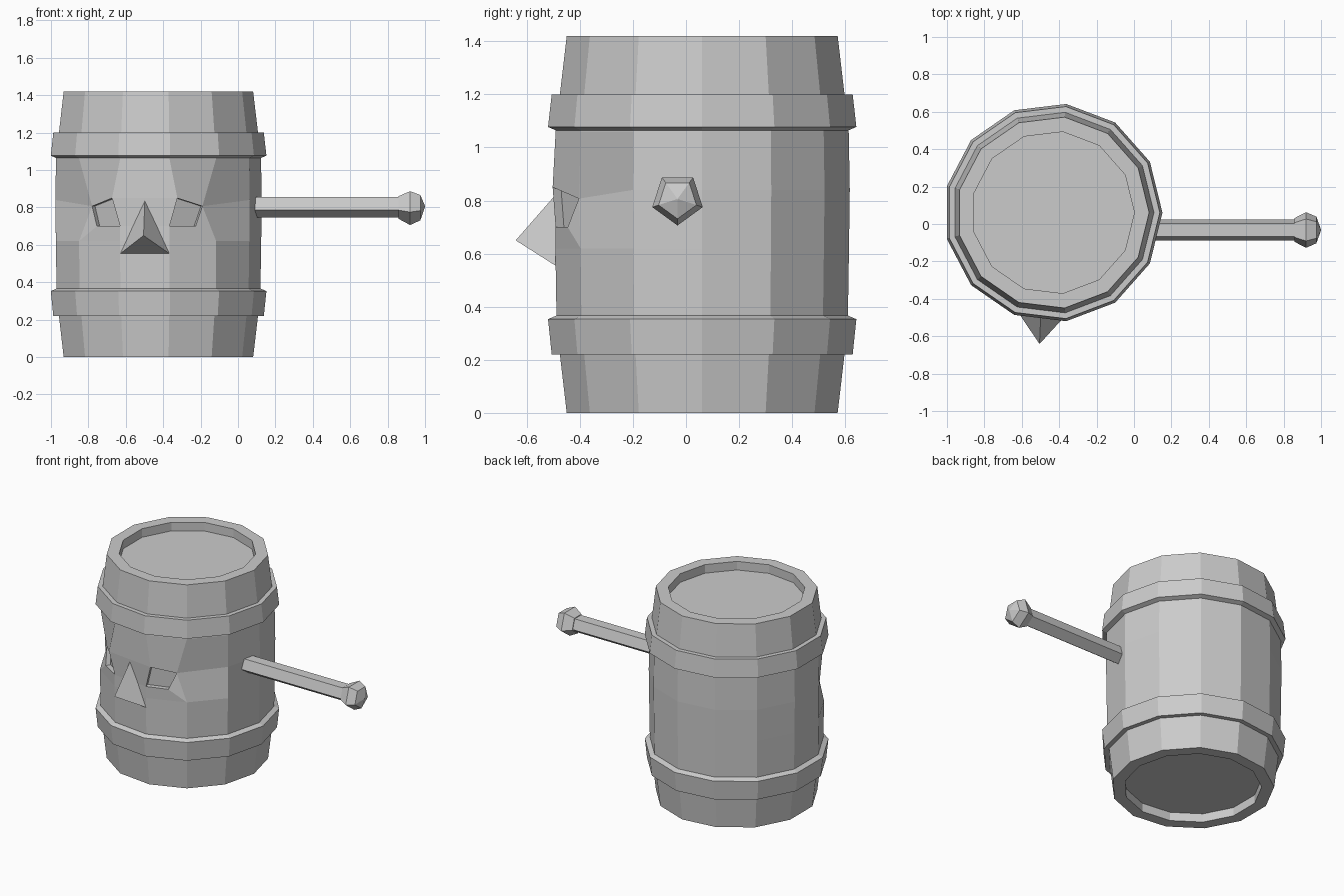
import bpy
from math import sin, cos, pi, radians
from mathutils import Vector

if "Cube" in bpy.data.objects:
    bpy.data.objects.remove(bpy.data.objects["Cube"])

SIDES = 13
STEP = 2 * pi / SIDES
CENTRE = (-0.433, 0.061, 0)
TURN = -radians(6.92)          # the face sits on one flat stave


def make(name, verts, faces, on_barrel=True):
    mesh = bpy.data.meshes.new(name)
    mesh.from_pydata([tuple(v) for v in verts], [], faces)
    mesh.update()
    ob = bpy.data.objects.new(name, mesh)
    bpy.context.collection.objects.link(ob)
    if on_barrel:
        ob.location = CENTRE
        ob.rotation_euler.z = TURN
    return ob


def ring(r, z):
    # columns 0 and 12 are the edges of the front stave
    return [Vector((r * cos(-pi / 2 + (i + .5) * STEP),
                    r * sin(-pi / 2 + (i + .5) * STEP), z)) for i in range(SIDES)]


def bands(rows, n, closed=False):
    out = []
    for j in range(rows if closed else rows - 1):
        k = (j + 1) % rows
        for i in range(n):
            a = (i + 1) % n
            out.append((j * n + i, j * n + a, k * n + a, k * n + i))
    return out


# Barrel body with recessed ends
profile = [(.435, .06), (.435, 0), (.514, 0), (.54, .22), (.553, .37), (.557, .62),
           (.56, .84), (.556, 1.06), (.54, 1.2), (.514, 1.42), (.435, 1.42), (.435, 1.36)]
LOW, MID = 5, 6
verts = [v for r, z in profile for v in ring(r, z)]
faces = bands(len(profile), SIDES)
top = (len(profile) - 1) * SIDES
faces += [tuple(reversed(range(SIDES))), tuple(range(top, top + SIDES))]

# Face: brows pushed out, eye corners pulled in, pockets sunk
front_quad = (LOW * SIDES + 12, LOW * SIDES, MID * SIDES, MID * SIDES + 12)
faces.remove(front_quad)
brows, inner = [], []
for s, near, far, cell in ((1, 0, 1, 0), (-1, 12, 11, 11)):
    q, p = LOW * SIDES + near, LOW * SIDES + far
    a, b = MID * SIDES + near, MID * SIDES + far
    lo, hi = LOW * SIDES + cell, MID * SIDES + cell
    faces.remove((lo, lo + 1, hi + 1, hi))
    verts[a] = Vector((s * .176, -.546, .85))
    verts[b] = Vector((s * .297, -.432, .807))
    c = len(verts)
    d = c + 1
    verts += [Vector((s * .266, -.478, .70)), Vector((s * .133, -.54, .70))]
    eye = (d, c, b, a)
    f0 = len(verts)
    verts += [verts[i] + Vector((-s * .012, .03, 0)) for i in eye]
    new = [(q, p, c, d), (p, b, c), (f0, f0 + 1, f0 + 2, f0 + 3)]
    new += [(eye[i], eye[(i + 1) % 4], f0 + (i + 1) % 4, f0 + i) for i in range(4)]
    faces += new if s > 0 else [tuple(reversed(f)) for f in new]
    brows.append(a)
    inner.append((q, d))
(qr, dr), (ql, dl) = inner
faces += [(ql, qr, dr, dl), (dl, dr, brows[0], brows[1])]
make("barrel", verts, faces)

# Hoops
for name, prof in (("lower_hoop", [(.53, .22), (.571, .22), (.585, .353), (.545, .37)]),
                   ("upper_hoop", [(.545, 1.06), (.585, 1.077), (.571, 1.2), (.53, 1.2)])):
    make(name, [v for r, z in prof for v in ring(r, z)],
         bands(len(prof), SIDES, closed=True))

# Nose
make("nose", [(-.133, -.538, .553), (.133, -.538, .553), (0, -.54, .84), (.013, -.706, .65)],
     [(0, 1, 3), (1, 2, 3), (2, 0, 3), (0, 2, 1)])


# Five-sided handle and knob, turned along x
def turned(name, prof):
    pts = [(x, -.032 + r * cos(-pi / 2 + k * 2 * pi / 5), .806 + r * sin(-pi / 2 + k * 2 * pi / 5))
           for x, r in prof for k in range(5)]
    fs = [tuple(reversed(f)) for f in bands(len(prof), 5)]
    n = 5 * (len(prof) - 1)
    fs = [tuple(reversed(f)) for f in fs]
    fs += [(4, 3, 2, 1, 0), tuple(range(n, n + 5))]
    return make(name, pts, fs, on_barrel=False)


turned("handle", [(.09, .06), (.87, .06)])
knob = turned("handle_knob", [(.857, .066), (.92, .1), (.975, .075), (1.0, .002)])
